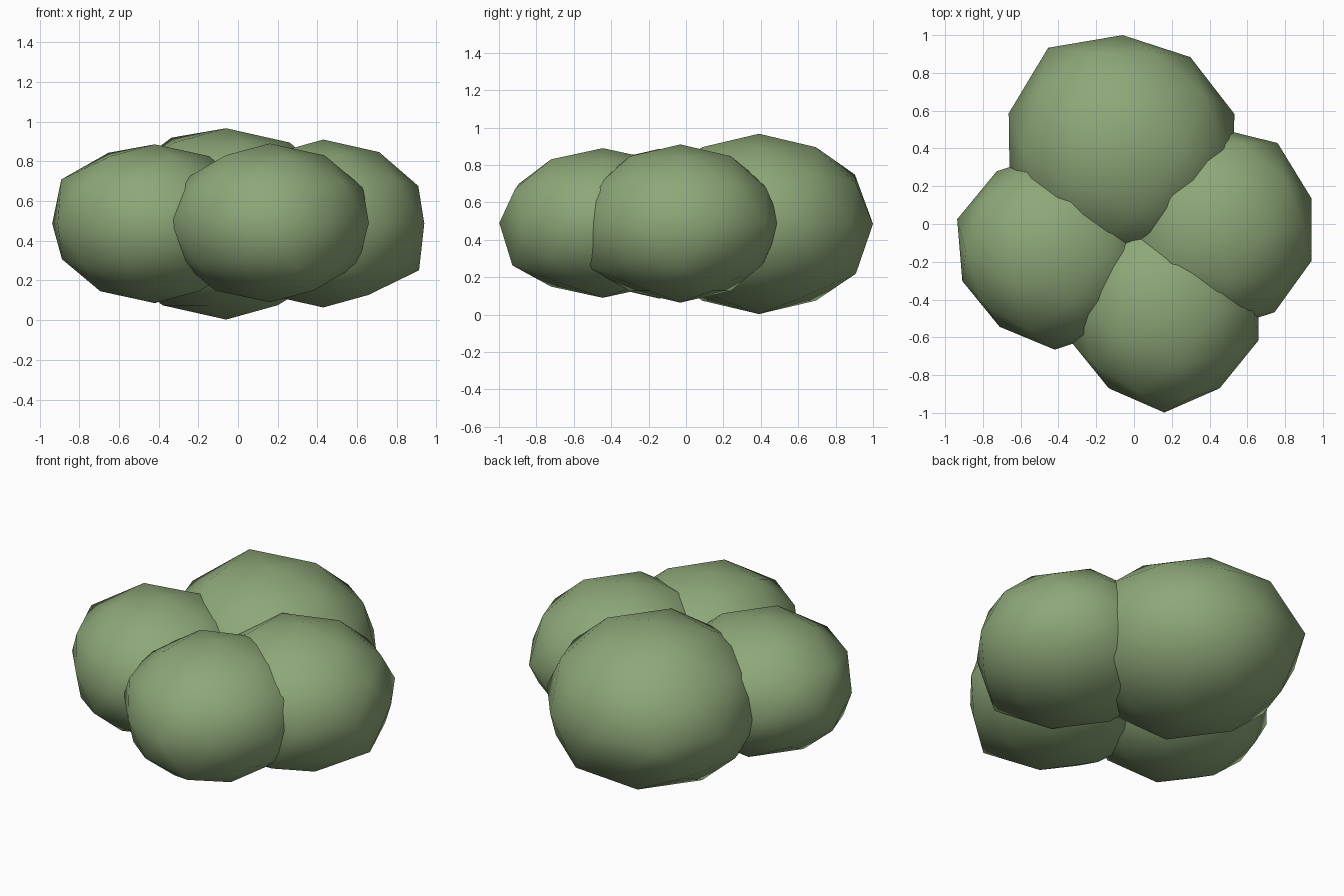
import bpy
import bmesh
from math import radians, cos, sin
from mathutils import Vector

if "Cube" in bpy.data.objects:
    bpy.data.objects.remove(bpy.data.objects["Cube"])

leaf = bpy.data.materials.new("leaf_green")
leaf.diffuse_color = (0.27, 0.39, 0.19, 1)
leaf.use_nodes = True
leaf.node_tree.nodes["Principled BSDF"].inputs["Base Color"].default_value = leaf.diffuse_color

# name: centre, radii, bumps as (angle in degrees, unit height, swell factor)
CLUMPS = {
    "back_clump": ((-0.06, 0.39, 0.485), (0.61, 0.61, 0.482),
                   [(126, 0, 1.1), (162, 0, 1.04), (18, 0, 1.02), (198, 0, 1.03),
                    (144, 0.85, 1.06), (108, 0.526, 1.04), (72, -0.526, 1.05)]),
    "front_clump": ((0.16, -0.445, 0.49), (0.525, 0.553, 0.40),
                    [(306, 0, 0.95), (234, 0, 0.95), (288, -0.526, 1.08)]),
    "right_clump": ((0.43, -0.03, 0.487), (0.535, 0.54, 0.423),
                    [(54, 0, 1.05), (0, -0.526, 1.06), (288, -0.526, 1.09)]),
    "left_clump": ((-0.42, -0.143, 0.486), (0.522, 0.522, 0.40),
                   [(234, 0, 0.95), (162, 0, 1.04), (198, 0, 0.985),
                    (144, 0.85, 1.05), (180, 0.526, 1.06)]),
}


def clump(name, centre, radii, bumps):
    bm = bmesh.new()
    bmesh.ops.create_icosphere(bm, subdivisions=2, radius=1)
    # uneven bumps on the faceted ball
    for angle, height, factor in bumps:
        r = (1 - height ** 2) ** 0.5
        a = radians(angle)
        d = Vector((r * cos(a), r * sin(a), height))
        v = min(bm.verts, key=lambda w: (w.co - d).length)
        v.co *= factor
    bmesh.ops.scale(bm, vec=radii, verts=bm.verts)
    for f in bm.faces:
        f.smooth = True
    me = bpy.data.meshes.new(name)
    bm.to_mesh(me)
    bm.free()
    me.materials.append(leaf)
    ob = bpy.data.objects.new(name, me)
    ob.location = centre
    bpy.context.collection.objects.link(ob)


# four overlapping leafy clumps
for name, (centre, radii, bumps) in CLUMPS.items():
    clump(name, centre, radii, bumps)
